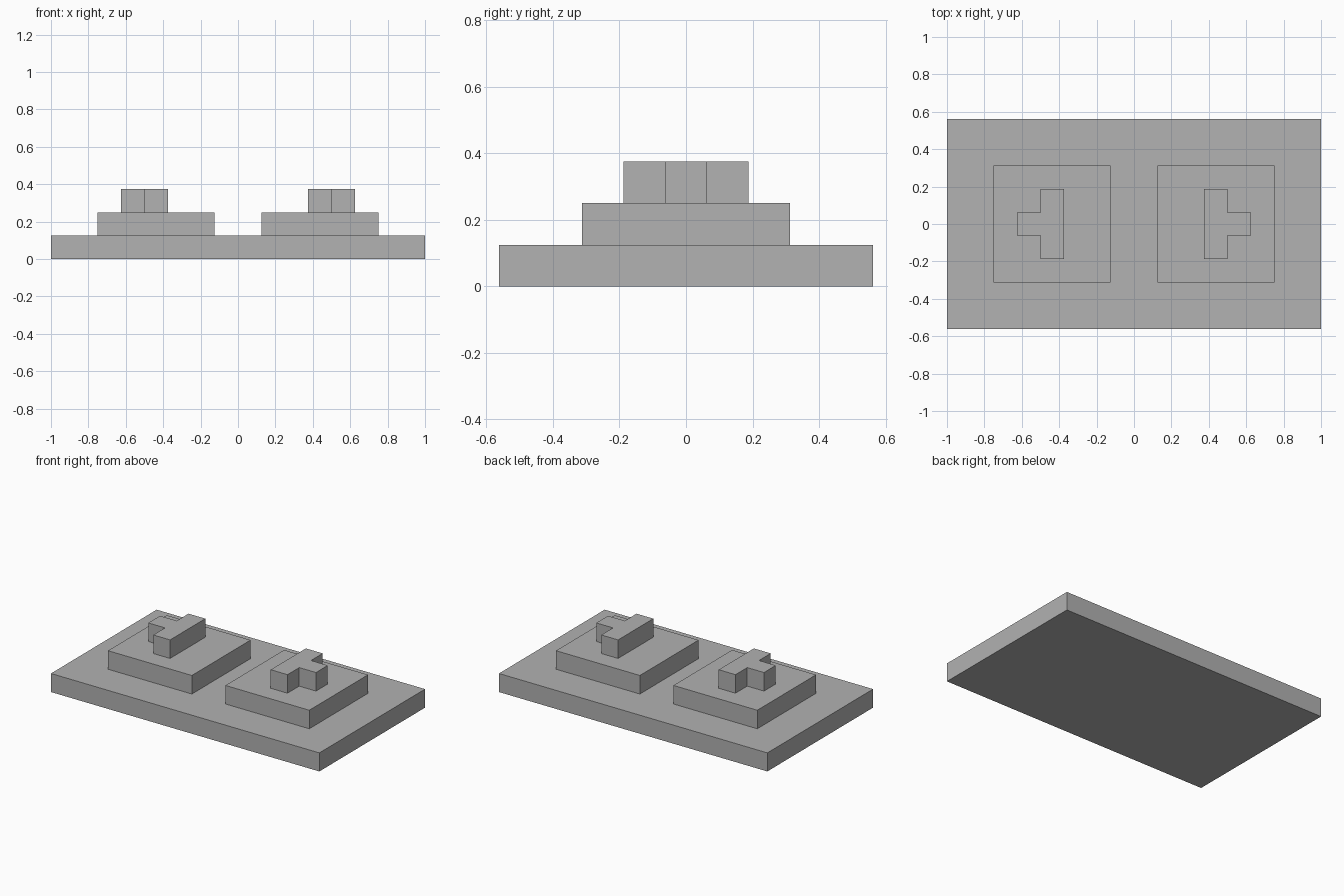
import bpy
import bmesh

U = 1 / 16  # grid module

cube = bpy.data.objects.get("Cube")
if cube:
    bpy.data.objects.remove(cube, do_unlink=True)

grey = bpy.data.materials.new("plain grey")
grey.use_nodes = True
colour = (0.445, 0.445, 0.445, 1)
grey.diffuse_color = colour
grey.node_tree.nodes["Principled BSDF"].inputs["Base Color"].default_value = colour


def slab(name, outline, level, side=1):
    """Extrude an outline (in modules) two modules up from its level."""
    bm = bmesh.new()
    verts = [bm.verts.new((side * x * U, y * U, level * 2 * U)) for x, y in outline]
    face = bm.faces.new(verts)
    top = bmesh.ops.extrude_face_region(bm, geom=[face])["geom"]
    bmesh.ops.translate(bm, vec=(0, 0, 2 * U),
                        verts=[g for g in top if isinstance(g, bmesh.types.BMVert)])
    bmesh.ops.recalc_face_normals(bm, faces=bm.faces)
    mesh = bpy.data.meshes.new(name)
    bm.to_mesh(mesh)
    bm.free()
    mesh.materials.append(grey)
    obj = bpy.data.objects.new(name, mesh)
    bpy.context.collection.objects.link(obj)
    return obj


def rect(x0, x1, half_depth):
    return [(x0, -half_depth), (x1, -half_depth), (x1, half_depth), (x0, half_depth)]


# Wide bottom plate
slab("base_plate", rect(-16, 16, 9), 0)

# T-shaped stud: a bar along y with a nub pointing outward
stud = [(6, -3), (8, -3), (8, -1), (10, -1), (10, 1), (8, 1), (8, 3), (6, 3)]

# Mirrored pair of square pads, each carrying a stud
for label, side in (("left", 1), ("right", -1)):
    slab(label + "_pad", rect(2, 12, 5), 1, side)
    slab(label + "_stud", stud, 2, side)
